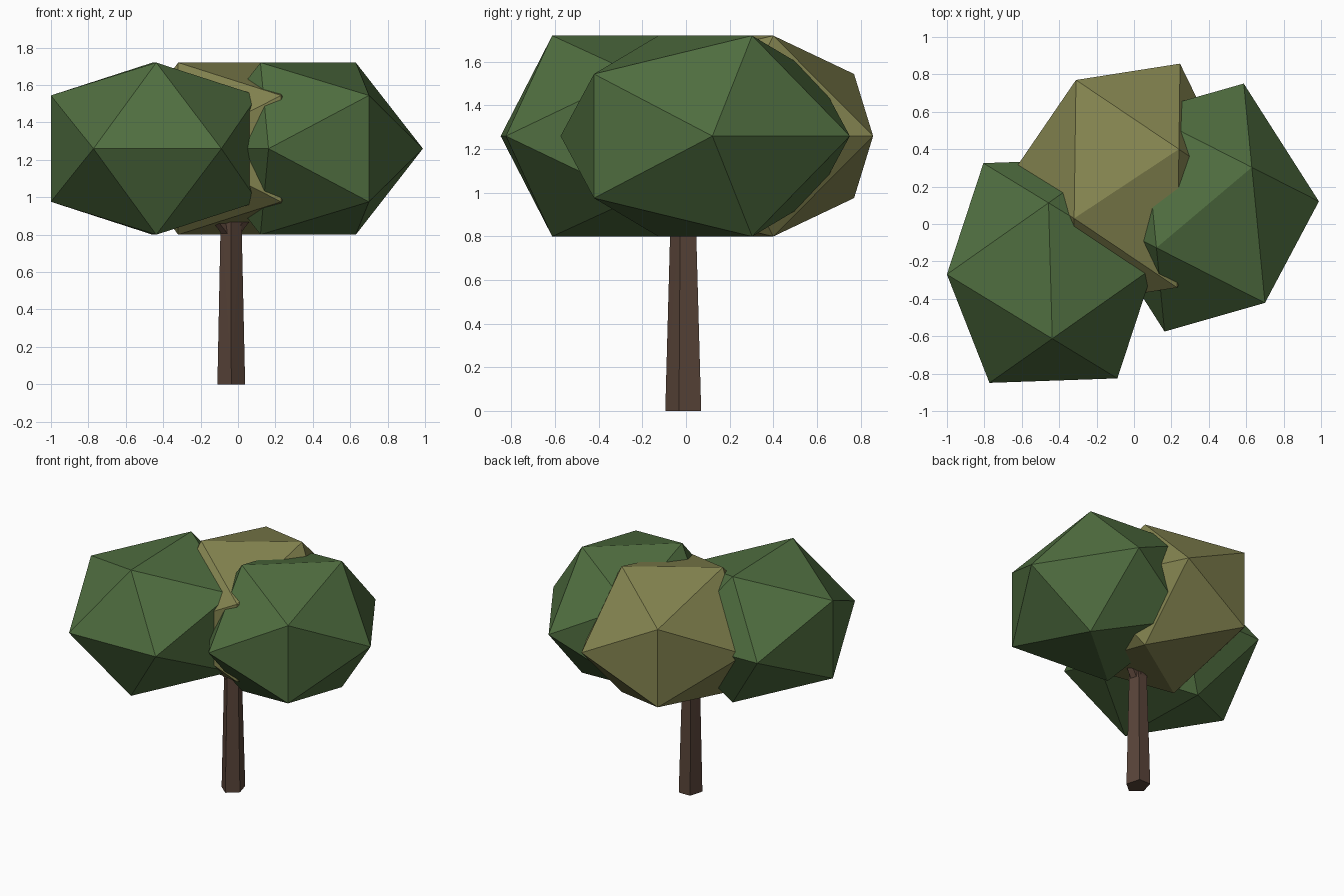
import bpy, bmesh, math
from mathutils import Vector

if "Cube" in bpy.data.objects:
    bpy.data.objects.remove(bpy.data.objects["Cube"])

PHI = (1 + math.sqrt(5)) / 2


def material(name, rgb):
    m = bpy.data.materials.new(name)
    m.diffuse_color = (*rgb, 1)
    m.use_nodes = True
    m.node_tree.nodes["Principled BSDF"].inputs["Base Color"].default_value = m.diffuse_color
    return m


green = material("leaf green", (0.080, 0.156, 0.051))
olive = material("leaf olive", (0.231, 0.231, 0.080))
brown = material("bark brown", (0.100, 0.058, 0.041))


def hull_object(name, points, mat):
    """Flat-shaded convex solid around the given points."""
    bm = bmesh.new()
    for p in points:
        bm.verts.new(p)
    bmesh.ops.convex_hull(bm, input=bm.verts)
    bmesh.ops.dissolve_limit(bm, angle_limit=0.01, verts=bm.verts, edges=bm.edges)
    bmesh.ops.recalc_face_normals(bm, faces=bm.faces)
    mesh = bpy.data.meshes.new(name)
    bm.to_mesh(mesh)
    bm.free()
    mesh.materials.append(mat)
    ob = bpy.data.objects.new(name, mesh)
    bpy.context.collection.objects.link(ob)
    return ob


def foliage(name, centre, along, across, mat):
    """Stretched icosahedron with its top edge lying in the 'along' direction."""
    c = Vector(centre)
    e, f, u = Vector((*along, 0)), Vector((*across, 0)), Vector((0, 0, 0.2843))
    pts = []
    for a in (-1, 1):
        for b in (-PHI, PHI):
            pts += [c + a * e + b * u, c + a * f + b * e, c + a * u + b * f]
    return hull_object(name, pts, mat)


def limb(name, start, end, r0, r1, mat):
    """Tapered five-sided limb; radii are (x, y) pairs, rings stay level."""
    pts = []
    for p, r in ((start, r0), (end, r1)):
        for i in range(5):
            t = -math.pi / 2 + i * math.tau / 5
            pts.append((p[0] + r[0] * math.cos(t), p[1] + r[1] * math.sin(t), p[2]))
    return hull_object(name, pts, mat)


# Three leaf clumps
foliage("left_foliage", (-0.447, -0.25, 1.26), (0.01, -0.363), (-0.342, -0.012), green)
foliage("right_foliage", (0.375, 0.088, 1.26), (0.255, 0.215), (0.201, -0.315), green)
foliage("back_foliage", (-0.04, 0.215, 1.26), (0.28, 0.185), (-0.167, 0.343), olive)

# Trunk and the short branches reaching into the clumps
limb("trunk", (-0.036, -0.004, 0), (-0.037, -0.007, 0.95), (0.078, 0.091), (0.057, 0.062), brown)
fork = (-0.037, -0.007, 0.78)
for name, tip in (("left_branch", (-0.28, -0.14, 1.1)),
                  ("right_branch", (0.20, 0.05, 1.1)),
                  ("back_branch", (-0.04, 0.16, 1.1))):
    limb(name, fork, tip, (0.035, 0.04), (0.025, 0.028), brown)
